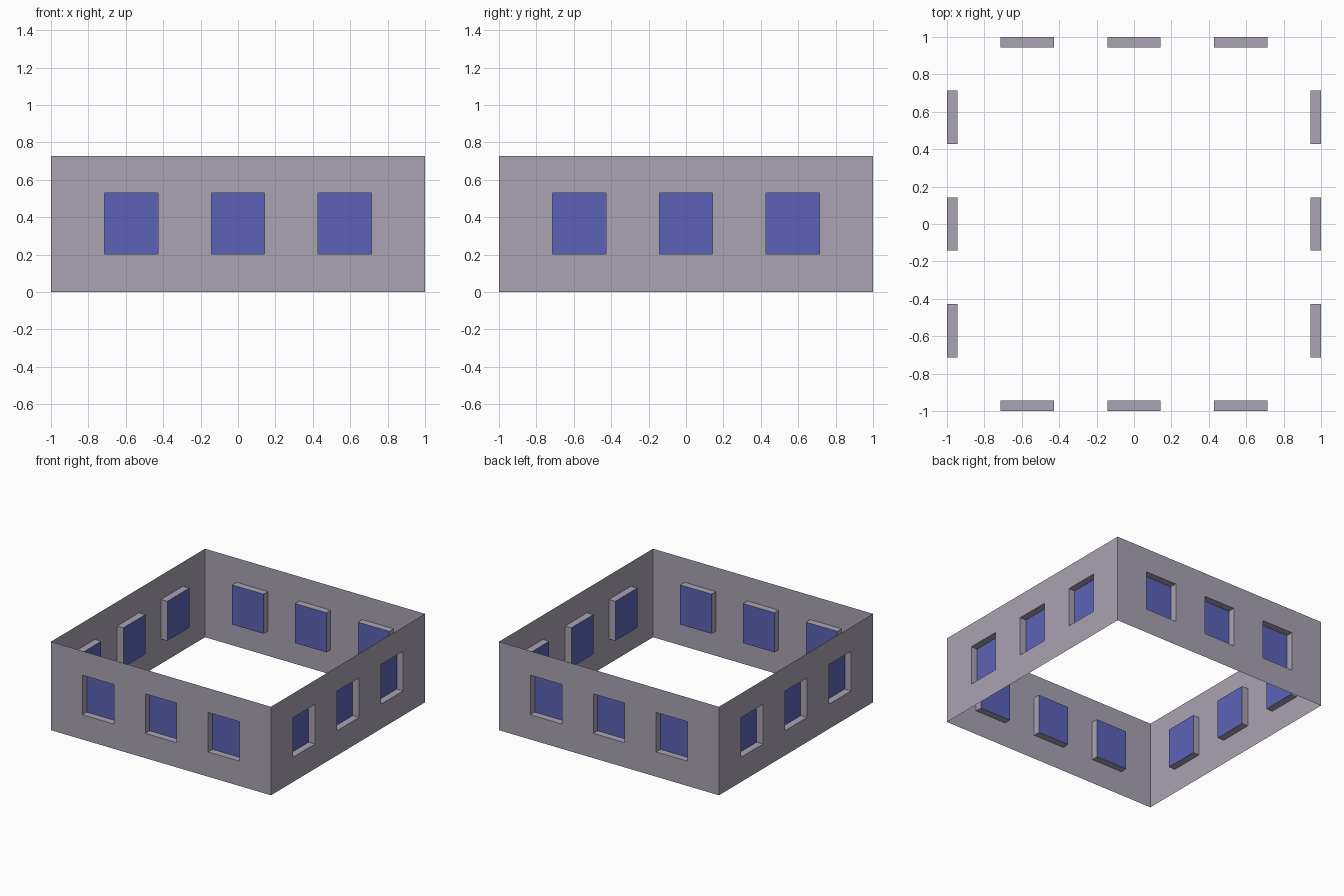
import bpy, bmesh, math
from mathutils import Matrix

if "Cube" in bpy.data.objects:
    bpy.data.objects.remove(bpy.data.objects["Cube"])

WALL_H = 0.727
DEPTH = 0.057
XS = [-1, -5/7, -3/7, -1/7, 1/7, 3/7, 5/7, 1]   # wall and window edges
ZS = [0, 0.203, 0.528, WALL_H]                 # floor, sill, lintel, top


def material(name, colour):
    m = bpy.data.materials.new(name)
    m.diffuse_color = (*colour, 1)
    m.use_nodes = True
    m.node_tree.nodes["Principled BSDF"].inputs["Base Color"].default_value = m.diffuse_color
    return m


plaster = material("grey_plaster", (0.40, 0.367, 0.45))
glass = material("blue_glass", (0.108, 0.124, 0.475))


def make_object(name, quads, mat, turn):
    """Object from quads on the front wall, turned about z by quarter turns."""
    bm = bmesh.new()
    for quad in quads:
        bm.faces.new([bm.verts.new(co) for co in quad])
    bmesh.ops.remove_doubles(bm, verts=bm.verts, dist=1e-5)
    bm.transform(Matrix.Rotation(turn * math.pi / 2, 4, 'Z'))
    mesh = bpy.data.meshes.new(name)
    bm.to_mesh(mesh)
    bm.free()
    mesh.materials.append(mat)
    bpy.context.collection.objects.link(bpy.data.objects.new(name, mesh))


def panel(x0, x1, z0, z1, y):
    return [(x0, y, z0), (x1, y, z0), (x1, y, z1), (x0, y, z1)]


# Thin wall sheet with three openings, their reveals, and recessed panes
wall, panes = [], []
for i in range(7):
    for j in range(3):
        rect = (XS[i], XS[i + 1], ZS[j], ZS[j + 1])
        outer = panel(*rect, -1)
        if j == 1 and i % 2 == 1:
            inner = panel(*rect, -1 + DEPTH)
            panes.append(inner)
            for k in range(4):
                n = (k + 1) % 4
                wall.append([outer[k], outer[n], inner[n], inner[k]])
        else:
            wall.append(outer)

# Repeat on all four sides
for turn, side in enumerate(("front", "right", "back", "left")):
    make_object(side + "_wall", wall, plaster, turn)
    for n, pane in enumerate(panes, 1):
        make_object(f"{side}_window_pane_{n}", [pane], glass, turn)
